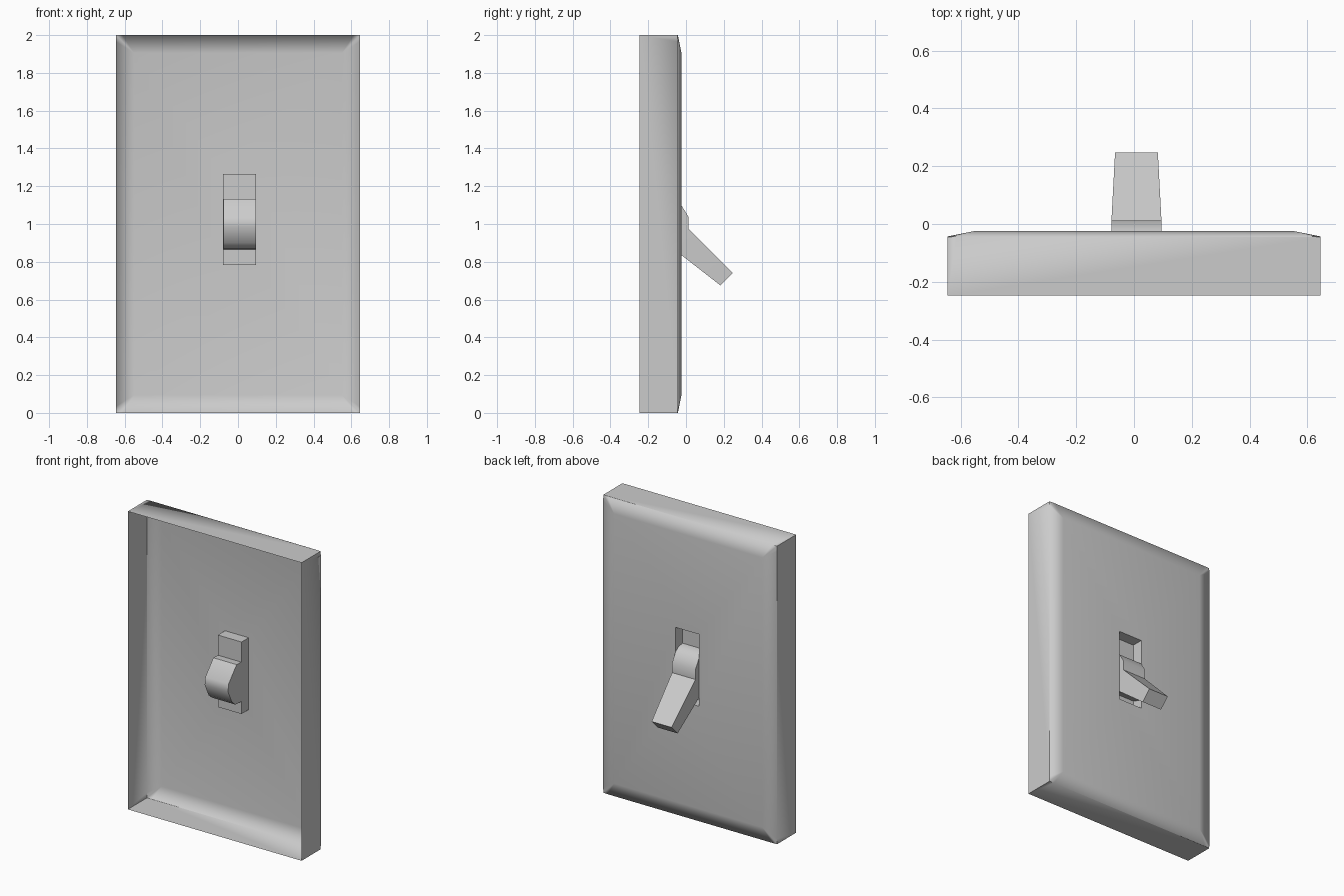
import bpy, bmesh

if "Cube" in bpy.data.objects:
    bpy.data.objects.remove(bpy.data.objects["Cube"])

CX = 0.0085  # slot and toggle sit slightly right of centre


def make_object(name, bm, angle):
    bmesh.ops.remove_doubles(bm, verts=bm.verts, dist=1e-5)
    bmesh.ops.recalc_face_normals(bm, faces=bm.faces)
    mesh = bpy.data.meshes.new(name)
    bm.to_mesh(mesh)
    bm.free()
    ob = bpy.data.objects.new(name, mesh)
    bpy.context.collection.objects.link(ob)
    bpy.ops.object.select_all(action='DESELECT')
    ob.select_set(True)
    bpy.context.view_layer.objects.active = ob
    bpy.ops.object.shade_smooth_by_angle(angle=angle)
    return ob


def rect(bm, x0, x1, z0, z1, y):
    return [bm.verts.new(p) for p in ((x0, y, z0), (x1, y, z0), (x1, y, z1), (x0, y, z1))]


def bridge(bm, a, b):
    n = len(a)
    for i in range(n):
        bm.faces.new((a[i], a[(i + 1) % n], b[(i + 1) % n], b[i]))


# Wall plate: open shell with shallow sloped border and a closed toggle recess
W, BACK, EDGE, FACE = 0.645, -0.247, -0.045, -0.024
bm = bmesh.new()
rim = rect(bm, -W, W, 0, 2, BACK)
corners = rect(bm, -W, W, 0, 2, EDGE)
face = rect(bm, -0.55, 0.55, 0.095, 1.905, FACE)
slot = (CX - 0.0875, CX + 0.0875, 0.782, 1.265)
mouth = rect(bm, *slot, FACE)
floor = rect(bm, *slot, -0.10)

# each corner gets two points beside it, forming a small corner facet
sides = []
for c in corners:
    sx, sz = (1 if c.co.x > 0 else -1), (1 if c.co.z > 1 else -1)
    on_x = bm.verts.new((c.co.x - sx * 0.033, EDGE + 0.002, c.co.z))
    on_z = bm.verts.new((c.co.x, EDGE + 0.002, c.co.z - sz * 0.035))
    sides.append((on_x, on_z))
for i in range(4):
    j = (i + 1) % 4
    k = i % 2  # horizontal border uses on_x points, vertical uses on_z
    a, b = sides[i][k], sides[j][k]
    bm.faces.new((rim[i], rim[j], corners[j], b, a, corners[i]))
    bm.faces.new((a, b, face[j], face[i]))
    bm.faces.new((corners[i], sides[i][0], face[i], sides[i][1]))
bridge(bm, face, mouth)
bridge(bm, mouth, floor)
bm.faces.new(floor)
make_object("wall_plate", bm, 1.40)

# Toggle: faceted pivot barrel running into a tapered lever
profile = [(-0.10, 1.13), (-0.15, 1.132), (-0.235, 1.035), (-0.242, 0.985),
           (-0.20, 0.90), (-0.165, 0.87), (-0.10, 0.865), (-0.03, 0.84),
           (0.182, 0.675), (0.247, 0.74), (0.012, 0.975), (0.012, 1.04),
           (-0.025, 1.10), (-0.06, 1.125)]
bm = bmesh.new()
loops = []
for s in (-1, 1):
    loops.append([bm.verts.new((CX + s * (0.074 if y > 0.1 else 0.0865), y, z))
                  for y, z in profile])
bridge(bm, loops[0], loops[1])
for lp in loops:
    bm.faces.new(lp[:7] + lp[7:8] + lp[10:])   # barrel side
    bm.faces.new(lp[7:11])                     # lever side
make_object("toggle", bm, 0.70)
